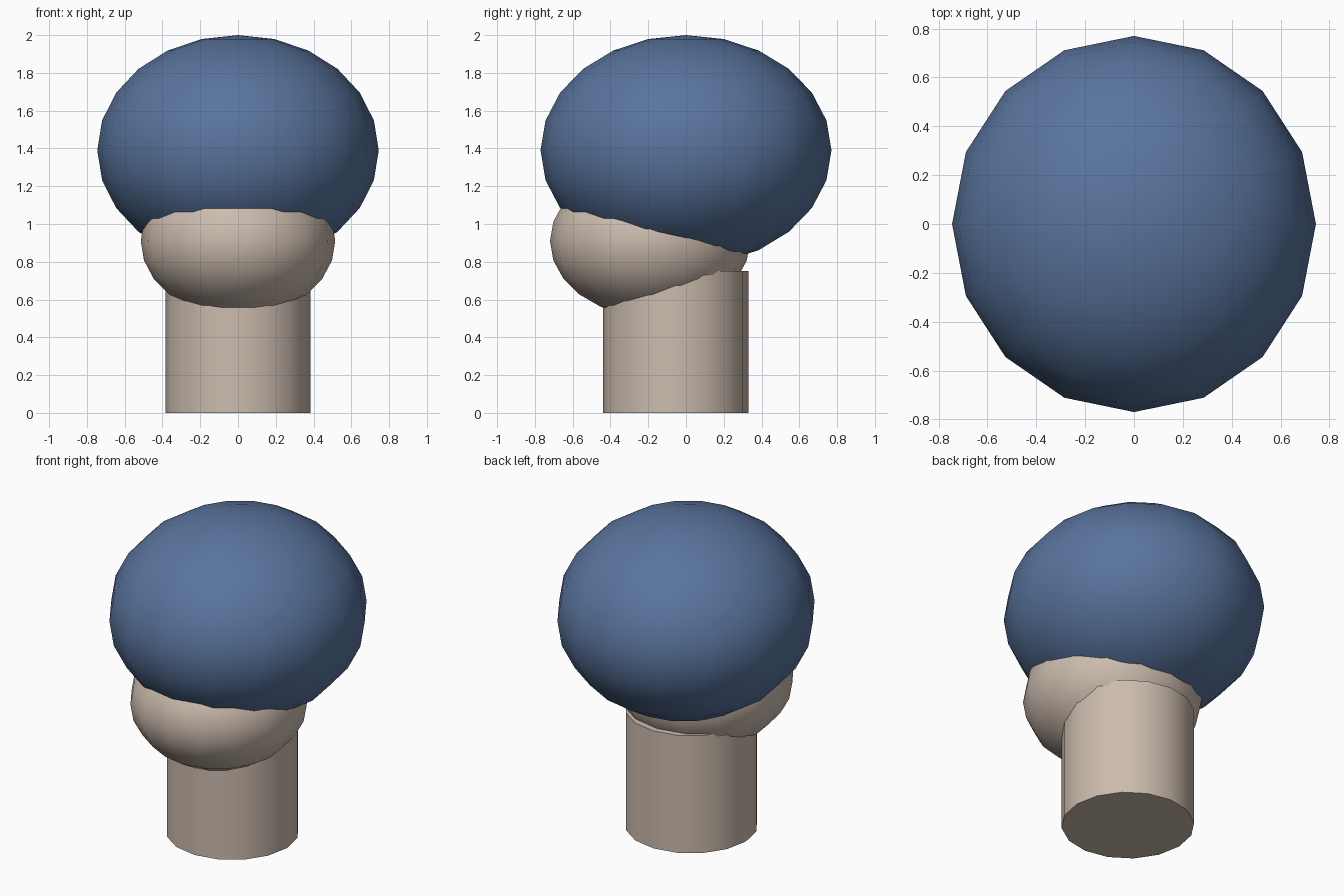
import bpy

cube = bpy.data.objects.get("Cube")
if cube:
    bpy.data.objects.remove(cube, do_unlink=True)


def material(name, rgb):
    mat = bpy.data.materials.new(name)
    mat.use_nodes = True
    colour = (*rgb, 1.0)
    mat.diffuse_color = colour
    mat.node_tree.nodes["Principled BSDF"].inputs["Base Color"].default_value = colour
    return mat


def finish(name, mat):
    obj = bpy.context.object
    obj.name = name
    obj.data.materials.append(mat)
    bpy.ops.object.transform_apply(location=False, rotation=False, scale=True)
    bpy.ops.object.shade_smooth_by_angle()
    return obj


def ellipsoid(name, centre, radii, mat):
    bpy.ops.mesh.primitive_uv_sphere_add(segments=16, ring_count=12, radius=1, location=centre)
    bpy.context.object.scale = radii
    return finish(name, mat)


blue = material("slate blue", (0.10, 0.175, 0.34))
skin = material("warm beige", (0.60, 0.50, 0.42))

# Large rounded cranium
ellipsoid("cranium", (0, 0, 1.39), (0.745, 0.77, 0.61), blue)

# Jaw, pushed forward under the cranium
ellipsoid("jaw", (0, -0.19, 0.91), (0.515, 0.53, 0.40), skin)

# Neck column, capped at both ends
bpy.ops.mesh.primitive_cylinder_add(vertices=16, radius=0.385, depth=0.75,
                                    location=(0, -0.055, 0.375))
finish("neck", skin)
